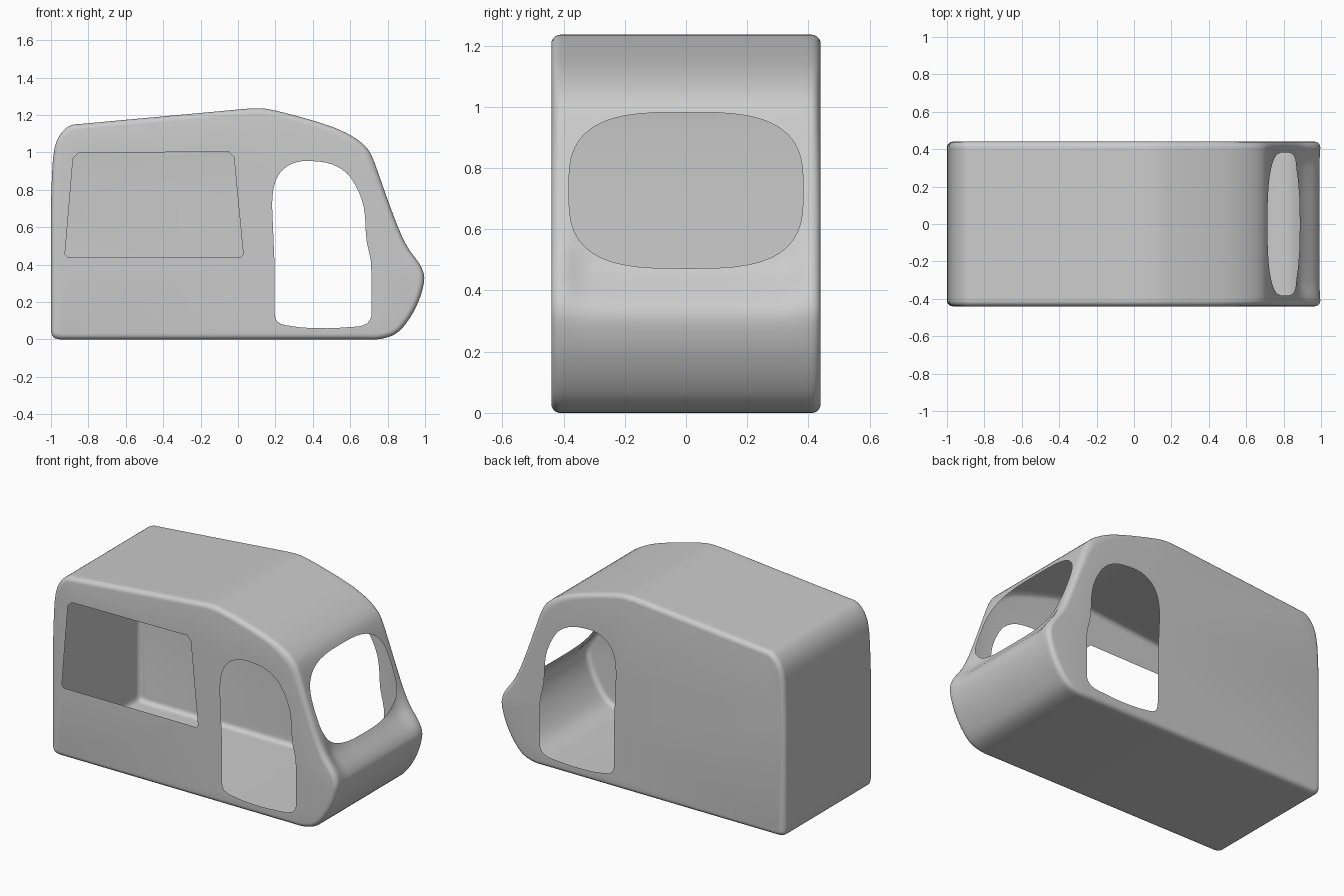
import bpy, bmesh, math
from mathutils import Vector
from mathutils.bvhtree import BVHTree

if "Cube" in bpy.data.objects:
    bpy.data.objects.remove(bpy.data.objects["Cube"])

W = 0.44   # half width

# Side outline (x, z), counter-clockwise from the rear bottom corner
OUTLINE = [(-1, .05), (-.988, .013), (-.95, 0), (.68, 0), (.76, .002), (.84, .028), (.893, .078),
           (.957, .184), (.987, .27), (.996, .33), (.985, .375), (.963, .414), (.915, .48),
           (.877, .55), (.81, .72), (.76, .86), (.717, .976), (.69, 1.022), (.64, 1.067),
           (.545, 1.12), (.44, 1.158), (.33, 1.19), (.2, 1.223), (.14, 1.234), (.08, 1.235),
           (0, 1.229), (-.84, 1.152), (-.89, 1.146), (-.93, 1.12), (-.965, 1.07), (-.983, 1.01),
           (-.995, .86), (-1, .68)]


def tangents(pts):
    n = len(pts)
    return [((pts[i] - pts[i - 1]).normalized() + (pts[(i + 1) % n] - pts[i]).normalized()).normalized()
            for i in range(n)]


def smooth_loop(raw, limit=.25, steps=3):
    """Hermite-subdivide the short segments of a closed 2D loop."""
    pts = [Vector(p) for p in raw]
    tan, out = tangents(pts), []
    for i, p in enumerate(pts):
        j = (i + 1) % len(pts)
        q, d = pts[j], (pts[j] - p).length
        for k in range(steps if d < limit else 1):
            t = k / steps
            out.append(p * (2*t**3 - 3*t**2 + 1) + tan[i] * d * (t**3 - 2*t**2 + t)
                       + q * (3*t**2 - 2*t**3) + tan[j] * d * (t**3 - t**2))
    return out


def make_object(name, bm):
    bmesh.ops.recalc_face_normals(bm, faces=bm.faces[:])
    me = bpy.data.meshes.new(name)
    bm.to_mesh(me)
    bm.free()
    ob = bpy.data.objects.new(name, me)
    bpy.context.collection.objects.link(ob)
    return ob


def loft(name, rings):
    bm = bmesh.new()
    vs = [[bm.verts.new(co) for co in r] for r in rings]
    quads = []
    for a, b in zip(vs, vs[1:]):
        for i in range(len(a)):
            j = (i + 1) % len(a)
            quads.append(bm.faces.new((a[i], a[j], b[j], b[i])))
    bm.faces.new(vs[0])
    bm.faces.new(vs[-1])
    if len(rings) > 2:
        bmesh.ops.triangulate(bm, faces=quads)
    return make_object(name, bm)


# Body: outline lofted across the width, rounded rims, slight hollow below the windscreen
prof = smooth_loop(OUTLINE)
tan = tangents(prof)
stations = []          # (y, inset factor)
for k in range(6):
    a = k / 5 * math.pi / 2
    stations.append((-W + .03 * (1 - math.cos(a)), 1 - math.sin(a)))
stations += [(y, 0) for y in (-.39, -.37, -.34, -.3, -.15)]
stations += [(0, 0)] + [(-y, f) for y, f in reversed(stations)]


def body_ring(y, f):
    u = min(1, max(0, (.41 - abs(y)) / .1))
    u = u * u * (3 - 2 * u)
    ring = []
    for p, t in zip(prof, tan):
        r = .03 + .02 * math.exp(-((p.x - .68) ** 2 + (p.y - 1) ** 2) / .03)
        hollow = .035 * u * math.exp(-((p.y - .46) / .1) ** 2) if p.x > .7 else 0
        ring.append((p.x - t.y * r * f - hollow, y, p.y + t.x * r * f))
    return ring


body = loft("van_body", [body_ring(y, f) for y, f in stations])
tree = BVHTree.FromObject(body, bpy.context.evaluated_depsgraph_get())

# Opening outlines
DOOR = [(.195, .41), (.195, .15), (.21, .095), (.28, .072), (.43, .06), (.58, .065), (.69, .085),
        (.715, .13), (.712, .41), (.687, .53), (.672, .71), (.635, .81), (.58, .89), (.5, .937),
        (.4, .953), (.315, .948), (.245, .912), (.2, .845), (.182, .72)]
SIDE = [(-.925, .455), (-.91, .44), (.015, .44), (.028, .455), (-.022, .975), (-.05, 1.004),
        (-.855, .996), (-.882, .97)]


def power(v):
    return math.copysign(abs(v) ** (2 / 3.1), v)


SCREEN = [(.383 * power(math.cos(a)), .727 + .255 * power(math.sin(a)))
          for a in (2 * math.pi * i / 48 for i in range(48))]

cutters = [loft("door_cutter", [[(x, s * y, z) for x, z in smooth_loop(DOOR, .2)] for y in (.395, .6)])
           for s in (-1, 1)]
cutters.append(loft("side_window_cutter", [[(x, y, z) for x, z in SIDE] for y in (-.395, -.6)]))
cutters.append(loft("windscreen_cutter", [[(x, y, z) for y, z in SCREEN] for x in (.6, 1.2)]))

for c in cutters:
    c.hide_render = True
    m = body.modifiers.new("cut", 'BOOLEAN')
    m.operation, m.solver, m.object = 'DIFFERENCE', 'EXACT', c

# Keep only the thin outer skin, removing the pocket walls left by the cutters
bpy.context.view_layer.update()
bm = bmesh.new()
bm.from_object(body, bpy.context.evaluated_depsgraph_get())
bmesh.ops.triangulate(bm, faces=[f for f in bm.faces if len(f.verts) > 4])
inner = [f for f in bm.faces if tree.find_nearest(f.calc_center_median())[3] > 1e-3]
bmesh.ops.delete(bm, geom=inner, context='FACES')
body.modifiers.clear()
bm.to_mesh(body.data)
bm.free()
for c in cutters:
    bpy.data.objects.remove(c)

bpy.context.view_layer.objects.active = body
body.select_set(True)
bpy.ops.object.shade_smooth_by_angle(angle=math.radians(40))
